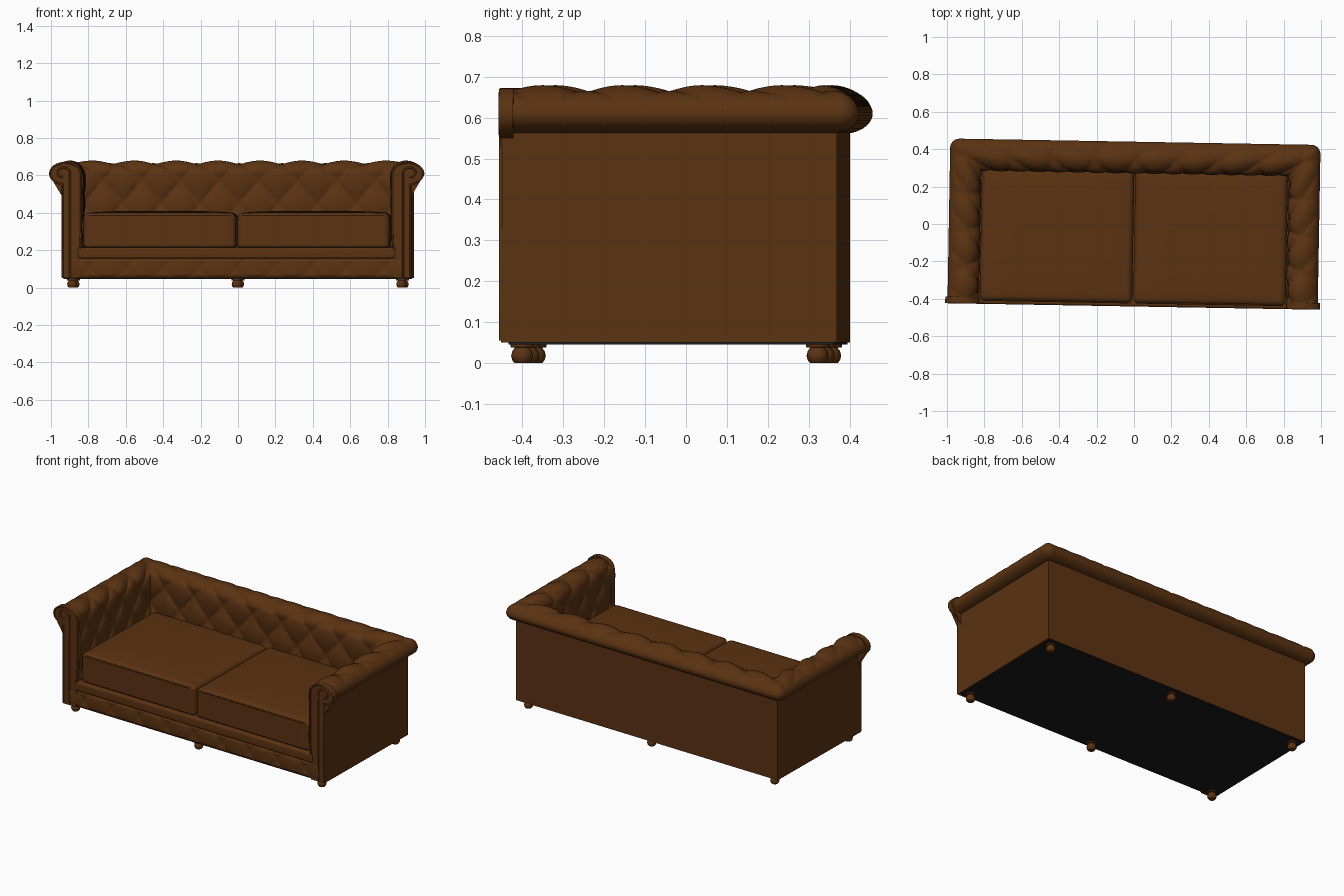
import bpy, bmesh, math
from math import pi, sin, cos, radians
from mathutils import Vector

if "Cube" in bpy.data.objects:
    bpy.data.objects.remove(bpy.data.objects["Cube"])

TURN = radians(-1.0)              # whole sofa stands very slightly turned
ARM_X, BACK_Y, FRONT_Y = 0.84, 0.29, -0.432


def material(name, col):
    m = bpy.data.materials.new(name)
    m.diffuse_color = (*col, 1)
    m.use_nodes = True
    m.node_tree.nodes["Principled BSDF"].inputs["Base Color"].default_value = m.diffuse_color
    return m


leather = material("brown leather", (0.105, 0.033, 0.006))
lining = material("black lining", (0.011, 0.011, 0.012))


def finish(name, bm, mat=leather, angle=40):
    me = bpy.data.meshes.new(name)
    bm.to_mesh(me)
    bm.free()
    me.materials.append(mat)
    me.shade_smooth()
    me.set_sharp_from_angle(angle=radians(angle))
    ob = bpy.data.objects.new(name, me)
    ob.rotation_euler.z = TURN
    bpy.context.collection.objects.link(ob)
    return ob


def box(name, x, y, z, bevel=0.0, mat=leather, cuts=0, crown=0.0):
    bm = bmesh.new()
    bmesh.ops.create_cube(bm, size=1)
    if cuts:
        bmesh.ops.subdivide_edges(bm, edges=bm.edges[:], cuts=cuts, use_grid_fill=True)
    lo, hi = Vector((x[0], y[0], z[0])), Vector((x[1], y[1], z[1]))
    for v in bm.verts:
        v.co = Vector([lo[i] + (v.co[i] + 0.5) * (hi[i] - lo[i]) for i in range(3)])
    if bevel:
        edges = [e for e in bm.edges if e.calc_face_angle(0) > 0.5]
        bmesh.ops.bevel(bm, geom=edges, offset=bevel, segments=5, profile=0.5, affect='EDGES')
    if crown:                     # pillow the top
        c, h = (lo + hi) / 2, (hi - lo) / 2
        for v in bm.verts:
            if v.co.z > c.z:
                a, b = (v.co.x - c.x) / h.x, (v.co.y - c.y) / h.y
                v.co.z += crown * (1 - a ** 4) * (1 - b ** 4)
    return finish(name, bm, mat)


def sheet(name, rows, angle=60):
    bm = bmesh.new()
    vs = [[bm.verts.new(p) for p in r] for r in rows]
    for i in range(len(vs) - 1):
        for j in range(len(vs[0]) - 1):
            bm.faces.new((vs[i][j], vs[i + 1][j], vs[i + 1][j + 1], vs[i][j + 1]))
    return finish(name, bm, leather, angle)


def tuft(u, w):                   # diamond pillows with creases between
    return math.sqrt(abs(sin(pi * (u + w)) * sin(pi * (u - w))))


def profile(v, off=0.0):          # inner wall then over the roll: (outward, z)
    if v <= 0.41:
        return -off, 0.2 + v
    a = pi - (v - 0.41) / 0.064
    n = Vector((cos(a) / 0.075, sin(a) / 0.05)).normalized()
    return 0.075 + 0.075 * cos(a) + n.x * off, 0.61 + 0.05 * sin(a) + n.y * off


# Tufted arms and back in one sweep with mitred corners
V = [0.70 * j / 76 for j in range(77)]


def sweep_row(part, t, periods):
    row = []
    for v in V:
        fade = min(1, max(0, (0.585 - v) / 0.09))
        s, z = profile(v, 0.021 * fade * tuft(t * periods, (v - 0.25) / 0.24))
        if part == 1:
            x, y = (2 * t - 1) * (ARM_X + s), BACK_Y + s
        else:
            k = t if part == 0 else 1 - t
            x = (part - 1) * (ARM_X + s)
            y = FRONT_Y + k * (BACK_Y + s - FRONT_Y)
        ax, ay = abs(x) - 0.94, y - 0.39          # round the outer corner
        if ax > 0 and ay > 0:
            f = max(ax, ay) / math.hypot(ax, ay)
            x, y = math.copysign(0.94 + ax * f, x), 0.39 + ay * f
        row.append((x, y, z))
    return row


rows = []
for part, periods in ((0, 4), (1, 8), (2, 4)):
    n = periods * 20
    rows += [sweep_row(part, i / n, periods) for i in range(0 if part == 0 else 1, n + 1)]
sheet("tufted_arms_and_back", rows)

# Base, outer walls and underside
box("base", (-0.934, 0.934), (-0.425, 0.385), (0.05, 0.20))
box("back_wall", (-0.934, 0.934), (0.32, 0.385), (0.05, 0.60))
box("underside", (-0.925, 0.925), (-0.418, 0.378), (0.046, 0.052), mat=lining)
box("front_rail", (-0.85, 0.85), (-0.441, -0.38), (0.155, 0.215), 0.012)

# Tufted band below the rail
band = []
for i in range(181):
    x = -0.885 + 1.77 * i / 180
    col = []
    for j in range(25):
        z = 0.053 + 0.105 * j / 24
        edge = min(1, 6 * min(j, 24 - j) / 24) ** 0.5
        col.append((x, -0.424 - edge * (0.005 + 0.011 * tuft(x / 0.197, (z - 0.107) / 0.21)), z))
    band.append(col)
sheet("tufted_front_band", band)


def pipe(name, pts, r):
    cu = bpy.data.curves.new(name, 'CURVE')
    cu.dimensions = '3D'
    cu.bevel_depth, cu.bevel_resolution = r, 2
    sp = cu.splines.new('POLY')
    sp.points.add(len(pts) - 1)
    for p, co in zip(sp.points, pts):
        p.co = (*co, 1)
    cu.materials.append(leather)
    ob = bpy.data.objects.new(name, cu)
    ob.rotation_euler.z = TURN
    bpy.context.collection.objects.link(ob)


for side, tag in ((-1, "left"), (1, "right")):
    # outer arm wall
    box(tag + "_arm_wall", sorted((side * 0.87, side * 0.934)), (-0.425, 0.385), (0.05, 0.60))
    # scroll shaped arm front
    out = [(0.0, 0.05)] + [profile(0.10 + 0.6 * k / 60, 0.012) for k in range(61)]
    out += [(0.094, 0.56), (0.094, 0.05)]
    bm = bmesh.new()
    f = bm.faces.new([bm.verts.new((side * (ARM_X + s), -0.436, z)) for s, z in out])
    ext = bmesh.ops.extrude_face_region(bm, geom=[f])
    for v in ext["geom"]:
        if isinstance(v, bmesh.types.BMVert):
            v.co.y = -0.405
    bmesh.ops.recalc_face_normals(bm, faces=bm.faces[:])
    finish(tag + "_arm_front", bm)
    # piping curling round the scroll and edging the post
    curl = [(0.05, 0.055), (0.05, 0.60)]
    curl += [(0.09 - (0.04 - 0.0009 * k) * cos(k * 0.2), 0.61 + (0.04 - 0.0009 * k) * sin(k * 0.2))
             for k in range(25)]
    rim = [(0.0, 0.16)] + [profile(0.10 + 0.6 * k / 40, 0.008) for k in range(41)] + [(0.09, 0.55), (0.09, 0.055)]
    for nm, pts in (("_scroll_piping", curl), ("_edge_piping", rim)):
        pipe(tag + nm, [(side * (ARM_X + s), -0.436, z) for s, z in pts], 0.005)
    # seat cushion
    box(tag + "_seat_cushion", sorted((side * 0.003, side * 0.818)), (-0.425, 0.30),
        (0.208, 0.398), 0.03, cuts=11, crown=0.012)
    for z in (0.235, 0.385):
        pipe(tag + "_cushion_piping", [(side * 0.03, -0.421, z), (side * 0.79, -0.421, z)], 0.004)

# Turned feet
FOOT = [(0, 0.0), (0.018, 0.0), (0.024, 0.007), (0.027, 0.018), (0.024, 0.03), (0.019, 0.036),
        (0.019, 0.038), (0.029, 0.039), (0.029, 0.05), (0, 0.05)]
for y, row in ((-0.385, "front"), (0.337, "back")):
    for x in (-0.88, 0.0, 0.88):
        bm = bmesh.new()
        vs = [bm.verts.new((r, 0, z)) for r, z in FOOT]
        es = [bm.edges.new(p) for p in zip(vs, vs[1:])]
        bmesh.ops.spin(bm, geom=vs + es, cent=(0, 0, 0), axis=(0, 0, 1), angle=2 * pi, steps=20)
        bmesh.ops.remove_doubles(bm, verts=bm.verts[:], dist=1e-5)
        bmesh.ops.translate(bm, verts=bm.verts[:], vec=(x, y, 0))
        bmesh.ops.recalc_face_normals(bm, faces=bm.faces[:])
        finish(row + "_foot", bm)
